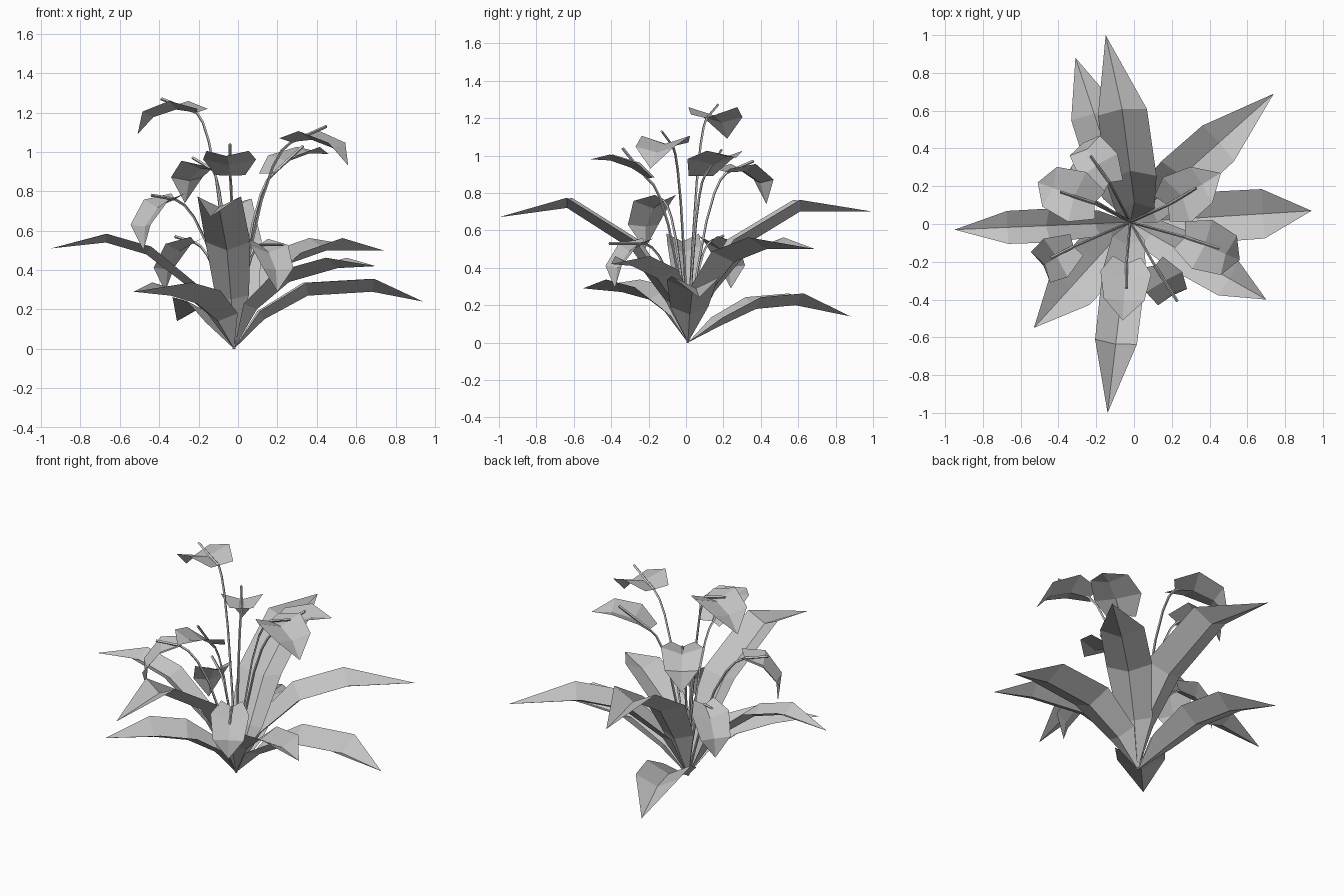
import bpy, bmesh
from mathutils import Vector

cube = bpy.data.objects.get("Cube")
if cube:
    bpy.data.objects.remove(cube, do_unlink=True)

grey = bpy.data.materials.new("plain_grey")
grey.use_nodes = True
colour = (0.55, 0.55, 0.55, 1)
grey.diffuse_color = colour
grey.node_tree.nodes["Principled BSDF"].inputs["Base Color"].default_value = colour

ROOT = Vector((-0.02, 0.01, 0))
UP = Vector((0, 0, 1))


def link(name, data):
    data.materials.append(grey)
    obj = bpy.data.objects.new(name, data)
    bpy.context.collection.objects.link(obj)
    return obj


def blade(name, mids, widths, lift, sweep):
    """Folded strip: a midrib with raised edges; zero width makes a point."""
    bm = bmesh.new()
    ahead = mids[-1] - mids[0]
    side = UP.cross(ahead).normalized()
    rows = []
    for i, (mid, width) in enumerate(zip(mids, widths)):
        tangent = (mids[min(i + 1, len(mids) - 1)] - mids[max(i - 1, 0)]).normalized()
        normal = tangent.cross(side).normalized()
        centre = bm.verts.new(mid)
        if width == 0:
            rows.append((centre, centre, centre))
            continue
        edge = mid + normal * lift * width - tangent * sweep[i]
        rows.append((bm.verts.new(edge + side * width), centre,
                     bm.verts.new(edge - side * width)))
    for a, b in zip(rows, rows[1:]):
        for k in range(2):
            corners = []
            for v in (a[k], a[k + 1], b[k + 1], b[k]):
                if v not in corners:
                    corners.append(v)
            bm.faces.new(corners)
    mesh = bpy.data.meshes.new(name)
    bm.to_mesh(mesh)
    bm.free()
    return link(name, mesh)


def rod(name, points, radius):
    """Thin four-sided tube through the points."""
    data = bpy.data.curves.new(name, "CURVE")
    data.dimensions = "3D"
    data.bevel_depth = radius
    data.bevel_resolution = 0
    data.use_fill_caps = True
    spline = data.splines.new("POLY")
    spline.points.add(len(points) - 1)
    for p, co in zip(spline.points, points):
        p.co = (*co, 1)
    spline.use_smooth = False
    return link(name, data)


def leaf(name, tip, stations, heights, width, bend=0):
    tip = Vector(tip)
    flat = Vector((tip.x - ROOT.x, tip.y - ROOT.y, 0))
    side = UP.cross(flat).normalized()
    mids = [ROOT.copy()]
    for s, z in zip(stations, heights):
        mids.append(ROOT + flat * s + side * bend + UP * z)
    mids.append(tip)
    widths = [0, width * 0.75, width, width * 0.97, 0]
    blade(name, mids, widths, 0.5, [0] * 5)


def flower(name, base, tip, spadix_end, width, arch):
    base, tip, end = Vector(base), Vector(tip), Vector(spadix_end)
    ahead = tip - base
    side = UP.cross(ahead).normalized()
    out = ahead.cross(side).normalized()
    # Heart-shaped hood with two back lobes
    mids = [base + ahead * s + out * arch * k
            for s, k in ((0, 0), (0.3, 0.85), (0.68, 0.9), (1, 0))]
    blade(name + "_hood", mids, [width * 0.55, width, width * 0.8, 0],
          0.3, [0.03, 0.02, 0, 0])
    # Stem bending outward near the top
    bend = ROOT.lerp(base, 0.45)
    bend.z = base.z * 0.93
    path = [ROOT.lerp(bend, t).lerp(bend.lerp(base, t), t)
            for t in (0, 0.25, 0.5, 0.7, 0.85, 1)]
    rod(name + "_stem", path, 0.007)
    rod(name + "_spadix", [base, end], 0.008)


# Broad leaves around the root
low = (0.16, 0.39, 0.73)
leaf("back_leaf", (-0.15, 1, 0.70), (0.1, 0.27, 0.6), (0.26, 0.5, 0.70), 0.135, -0.035)
leaf("front_leaf", (-0.14, -1, 0.67), (0.12, 0.3, 0.64), (0.25, 0.5, 0.72), 0.115)
leaf("back_left_leaf", (0.74, 0.69, 0.50), (0.14, 0.36, 0.62), (0.24, 0.43, 0.50), 0.13)
leaf("left_leaf", (0.94, 0.07, 0.24), low, (0.15, 0.27, 0.29), 0.135)
leaf("front_left_leaf", (0.70, -0.40, 0.42), low, (0.2, 0.34, 0.41), 0.11)
leaf("front_right_leaf", (-0.53, -0.55, 0.29), (0.16, 0.37, 0.63), (0.14, 0.23, 0.27), 0.14)
leaf("right_leaf", (-0.95, -0.03, 0.51), (0.2, 0.48, 0.7), (0.28, 0.48, 0.54), 0.09)
leaf("back_right_leaf", (-0.31, 0.88, 0.14), (0.2, 0.42, 0.66), (0.09, 0.18, 0.2), 0.13)

# Flowers: hood base, hood tip, spadix end, half width, arch
flowers = {
    "back_flower": ((-0.13, 0.22, 0.91), (-0.27, 0.43, 0.74), (-0.23, 0.36, 0.97), 0.12, 0.08),
    "tall_flower": ((-0.21, 0.11, 1.20), (-0.51, 0.22, 1.09), (-0.39, 0.17, 1.27), 0.14, 0.06),
    "front_flower": ((-0.04, -0.21, 0.88), (-0.06, -0.51, 0.98), (-0.04, -0.34, 1.04), 0.135, 0.03),
    "back_left_flower": ((0.18, 0.10, 0.89), (0.46, 0.27, 0.99), (0.33, 0.19, 1.03), 0.14, 0.04),
    "left_flower": ((0.27, -0.07, 1.05), (0.56, -0.19, 0.93), (0.45, -0.13, 1.13), 0.14, 0.06),
    "low_front_flower": ((0.11, -0.22, 0.53), (0.20, -0.38, 0.29), (0.23, -0.41, 0.53), 0.11, 0.06),
    "right_flower": ((-0.32, -0.12, 0.76), (-0.48, -0.22, 0.50), (-0.44, -0.18, 0.78), 0.12, 0.07),
    "low_right_flower": ((-0.22, 0.13, 0.54), (-0.37, 0.24, 0.29), (-0.32, 0.20, 0.57), 0.11, 0.06),
}
for name, shape in flowers.items():
    flower(name, *shape)
